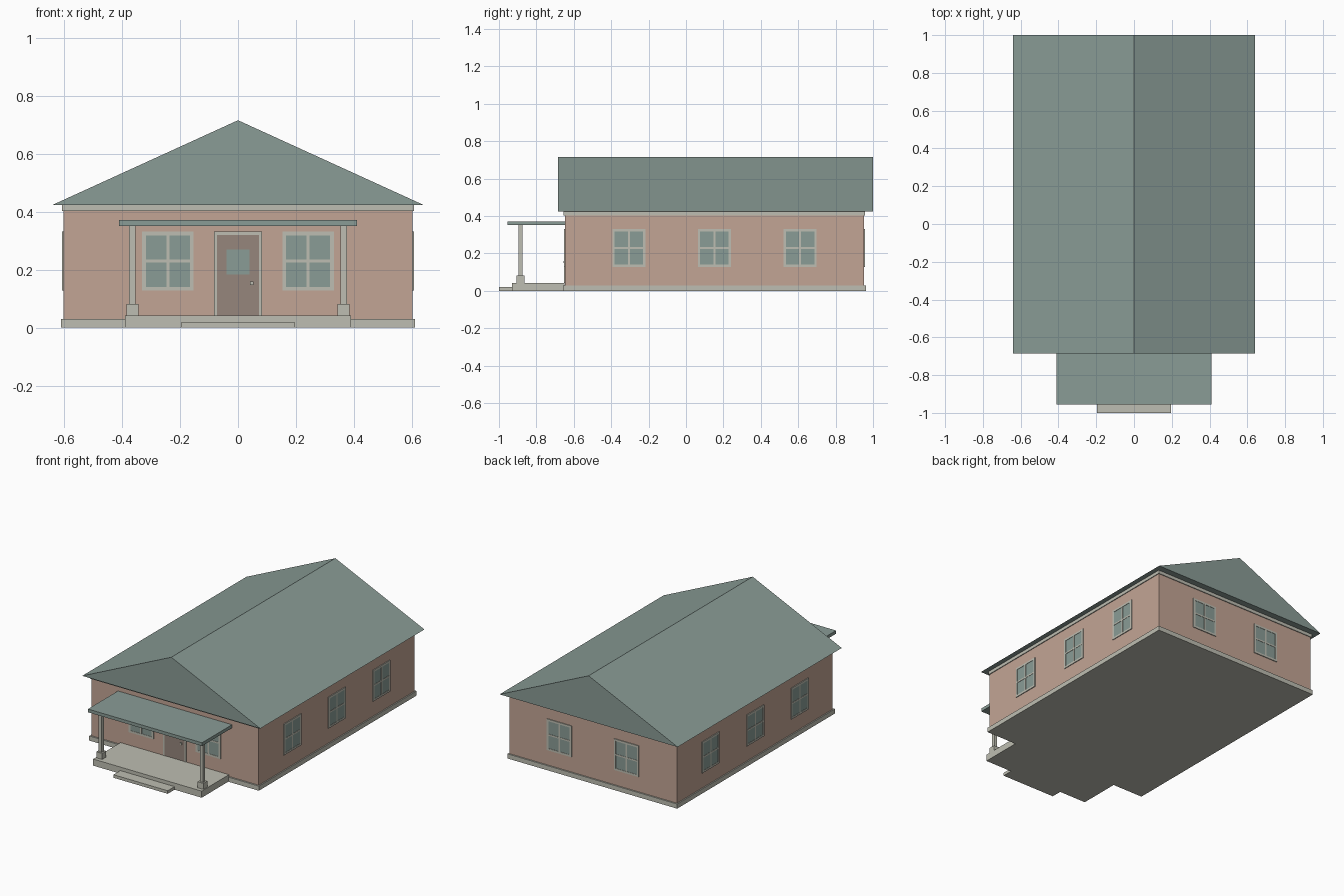
import bpy
import bmesh
from math import pi
from mathutils import Matrix, Vector

cube = bpy.data.objects.get("Cube")
if cube:
    bpy.data.objects.remove(cube, do_unlink=True)


def material(name, colour):
    m = bpy.data.materials.new(name)
    m.use_nodes = True
    m.diffuse_color = (*colour, 1)
    bsdf = next(n for n in m.node_tree.nodes if n.type == "BSDF_PRINCIPLED")
    bsdf.inputs["Base Color"].default_value = (*colour, 1)
    bsdf.inputs["Roughness"].default_value = 0.8
    return m


CLAY = material("clay_wall", (0.545, 0.376, 0.301))
TEAL = material("grey_green", (0.254, 0.332, 0.305))
STONE = material("pale_stone", (0.515, 0.515, 0.445))
BROWN = material("door_brown", (0.305, 0.238, 0.202))


def add_box(bm, x, y, z, slot=0):
    """Add a box spanning the given (low, high) ranges."""
    lo, hi = Vector((x[0], y[0], z[0])), Vector((x[1], y[1], z[1]))
    place = Matrix.Translation((lo + hi) / 2) @ Matrix.Diagonal((*(hi - lo), 1))
    verts = bmesh.ops.create_cube(bm, size=1, matrix=place)["verts"]
    for face in {f for v in verts for f in v.link_faces}:
        face.material_index = slot


def finish(name, bm, mats, matrix=Matrix()):
    bmesh.ops.recalc_face_normals(bm, faces=bm.faces)
    mesh = bpy.data.meshes.new(name)
    bm.to_mesh(mesh)
    bm.free()
    for m in mats:
        mesh.materials.append(m)
    obj = bpy.data.objects.new(name, mesh)
    obj.matrix_world = matrix
    bpy.context.collection.objects.link(obj)
    return obj


def box(name, x, y, z, mat):
    bm = bmesh.new()
    add_box(bm, x, y, z)
    return finish(name, bm, [mat])


# House body
WALL_X, FRONT, BACK = 0.602, -0.647, 0.953
box("plinth", (-0.61, 0.61), (-0.657, 0.962), (0, 0.03), STONE)
box("walls", (-WALL_X, WALL_X), (FRONT, BACK), (0.03, 0.402), CLAY)
box("eaves_band", (-0.607, 0.607), (-0.654, 0.958), (0.402, 0.423), STONE)

# Gable roof as an extruded triangle
bm = bmesh.new()
profile = [(-0.64, 0.423), (0.64, 0.423), (0, 0.715)]
gable = bm.faces.new([bm.verts.new((x, -0.685, z)) for x, z in profile])
new = bmesh.ops.extrude_face_region(bm, geom=[gable])["geom"]
bmesh.ops.translate(bm, vec=(0, 1.685, 0),
                    verts=[v for v in new if isinstance(v, bmesh.types.BMVert)])
# Restore the front cap if the extrusion consumed it
bmesh.ops.holes_fill(bm, edges=bm.edges, sides=3)
finish("main_roof", bm, [TEAL])

# Porch
box("porch_floor", (-0.39, 0.39), (-0.93, -0.65), (0, 0.043), STONE)
box("front_step", (-0.195, 0.195), (-1.0, -0.92), (0, 0.02), STONE)
box("porch_roof", (-0.41, 0.41), (-0.955, -0.645), (0.351, 0.372), TEAL)
for side, s in (("left", 1), ("right", -1)):
    cx, cy = 0.364 * s, -0.884
    for part, half, z in (("post_base", 0.021, (0.043, 0.082)),
                          ("post", 0.011, (0.082, 0.351))):
        box(f"{side}_{part}", (cx - half, cx + half), (cy - half, cy + half), z, STONE)


# Windows: glass plate, surround and cross bars; outward is local -y
def window(name, location, turn):
    w, h, bar, mid = 0.089, 0.1015, 0.013, 0.005
    bm = bmesh.new()
    add_box(bm, (-w + bar, w - bar), (-0.003, 0.001), (-h + bar, h - bar), 1)
    depth = (-0.005, 0.001)
    for s in (-1, 1):
        x = sorted((s * w, s * (w - bar)))
        z = sorted((s * h, s * (h - bar)))
        add_box(bm, x, depth, (-h, h))
        add_box(bm, (-w + bar, w - bar), depth, z)
    add_box(bm, (-mid, mid), depth, (-h + bar, h - bar))
    for x in ((-w + bar, -mid), (mid, w - bar)):
        add_box(bm, x, depth, (-mid, mid))
    place = Matrix.Translation((*location, 0.2295)) @ Matrix.Rotation(turn, 4, "Z")
    finish(name, bm, [STONE, TEAL], place)


for side, s in (("left", 1), ("right", -1)):
    window(f"front_window_{side}", (0.2415 * s, FRONT), 0)
    window(f"back_window_{side}", (0.2415 * s, BACK), pi)
    for label, y in (("front", -0.305), ("middle", 0.152), ("rear", 0.61)):
        window(f"{side}_wall_{label}_window", (WALL_X * s, y), s * pi / 2)

# Front door with surround, pane and handle
box("door_panel", (-0.072, 0.072), (FRONT - 0.003, FRONT + 0.001), (0.043, 0.319), BROWN)
bm = bmesh.new()
depth = (FRONT - 0.006, FRONT + 0.001)
for x in ((-0.083, -0.072), (0.072, 0.083)):
    add_box(bm, x, depth, (0.043, 0.331))
add_box(bm, (-0.072, 0.072), depth, (0.319, 0.331))
finish("door_surround", bm, [STONE])
box("door_pane", (-0.039, 0.039), (FRONT - 0.005, FRONT), (0.183, 0.27), TEAL)
box("door_handle", (0.041, 0.054), (FRONT - 0.009, FRONT), (0.148, 0.16), STONE)
